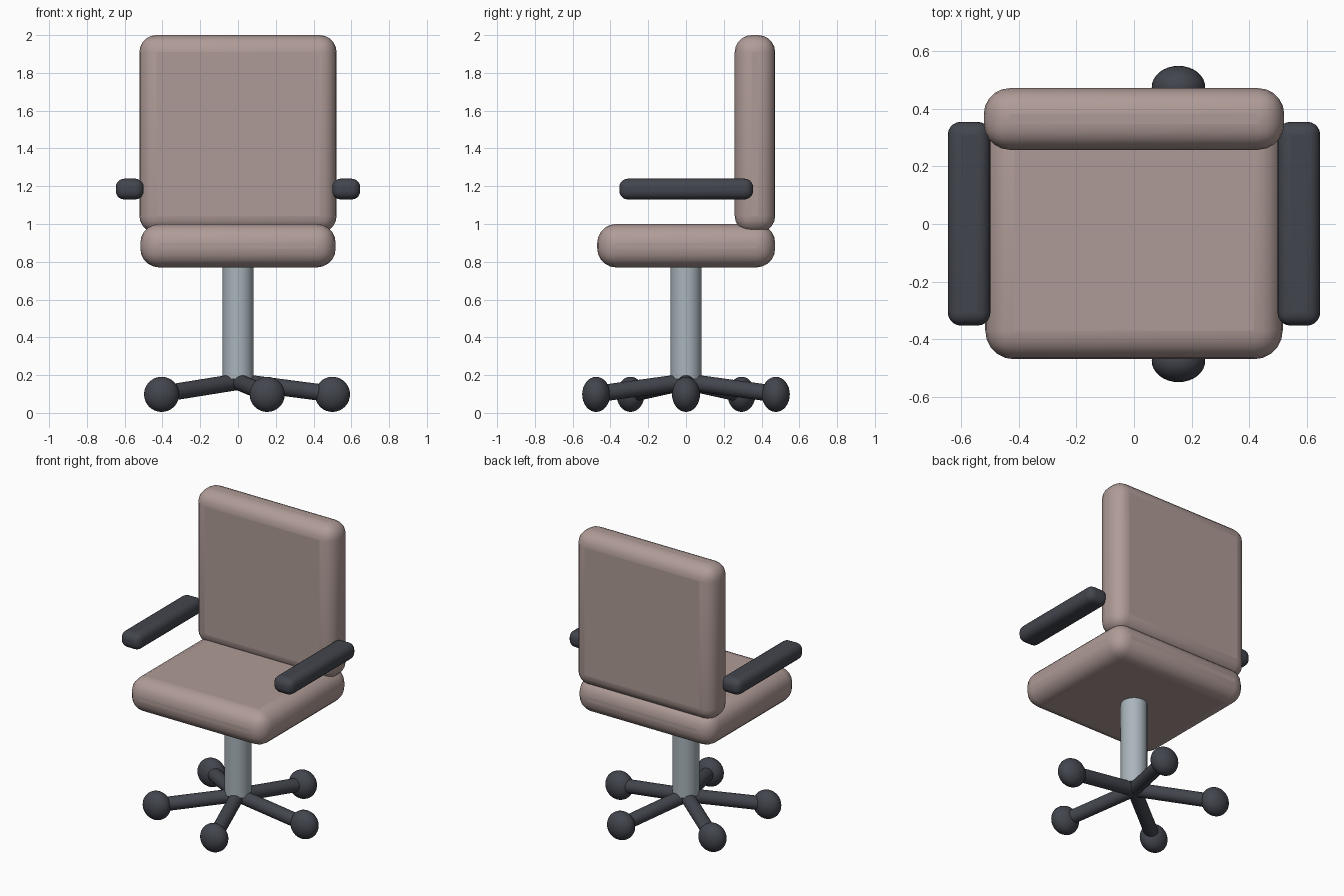
import bpy
import math
from mathutils import Vector

if "Cube" in bpy.data.objects:
    bpy.data.objects.remove(bpy.data.objects["Cube"])


def material(name, rgb):
    m = bpy.data.materials.new(name)
    m.diffuse_color = (*rgb, 1)
    m.use_nodes = True
    m.node_tree.nodes["Principled BSDF"].inputs["Base Color"].default_value = m.diffuse_color
    return m


FABRIC = material("fabric", (0.43, 0.33, 0.31))
PLASTIC = material("dark_plastic", (0.055, 0.06, 0.075))
METAL = material("metal", (0.40, 0.46, 0.50))


def finish(name, mat, angle=60):
    ob = bpy.context.object
    ob.name = name
    ob.data.materials.append(mat)
    bpy.ops.object.shade_smooth_by_angle(angle=math.radians(angle))
    return ob


def cushion(name, lo, hi, radius, mat):
    """Rounded box spanning the corners lo to hi."""
    lo, hi = Vector(lo), Vector(hi)
    bpy.ops.mesh.primitive_cube_add(size=1, location=(lo + hi) / 2)
    ob = bpy.context.object
    ob.scale = hi - lo
    bpy.ops.object.transform_apply(location=False, rotation=False, scale=True)
    bevel = ob.modifiers.new("round", 'BEVEL')
    bevel.width = radius
    bevel.segments = 5
    return finish(name, mat)


def rod(name, a, b, radius, mat, sides=32):
    """Cylinder from point a to point b."""
    a, b = Vector(a), Vector(b)
    d = b - a
    bpy.ops.mesh.primitive_cylinder_add(
        vertices=sides, radius=radius, depth=d.length, location=(a + b) / 2,
        rotation=d.to_track_quat('Z', 'Y').to_euler())
    return finish(name, mat, 40)


# Seat and backrest
cushion("seat", (-0.517, -0.47, 0.77), (0.517, 0.472, 1.0), 0.1, FABRIC)
cushion("backrest", (-0.522, 0.258, 0.953), (0.522, 0.472, 2.0), 0.09, FABRIC)

# Armrests
for side, name in ((-1, "left_armrest"), (1, "right_armrest")):
    x = 0.573 * side
    cushion(name, (x - 0.074, -0.353, 1.13), (x + 0.074, 0.355, 1.24), 0.045, PLASTIC)

# Central column
rod("column", (0, 0, 0.18), (0, 0, 0.85), 0.082, METAL)

# Five-star base with ball feet, slightly flattened front to back
for i in range(5):
    a = math.radians(72 * i)
    x, y = 0.5 * math.cos(a), 0.5 * math.sin(a)
    rod(f"base_leg_{i + 1}", (0, 0, 0.165), (x, y, 0.1), 0.044, PLASTIC, 24)
    bpy.ops.mesh.primitive_uv_sphere_add(segments=32, ring_count=16, radius=1,
                                         location=(x, y, 0.098))
    bpy.context.object.scale = (0.093, 0.074, 0.093)
    finish(f"foot_{i + 1}", PLASTIC)
